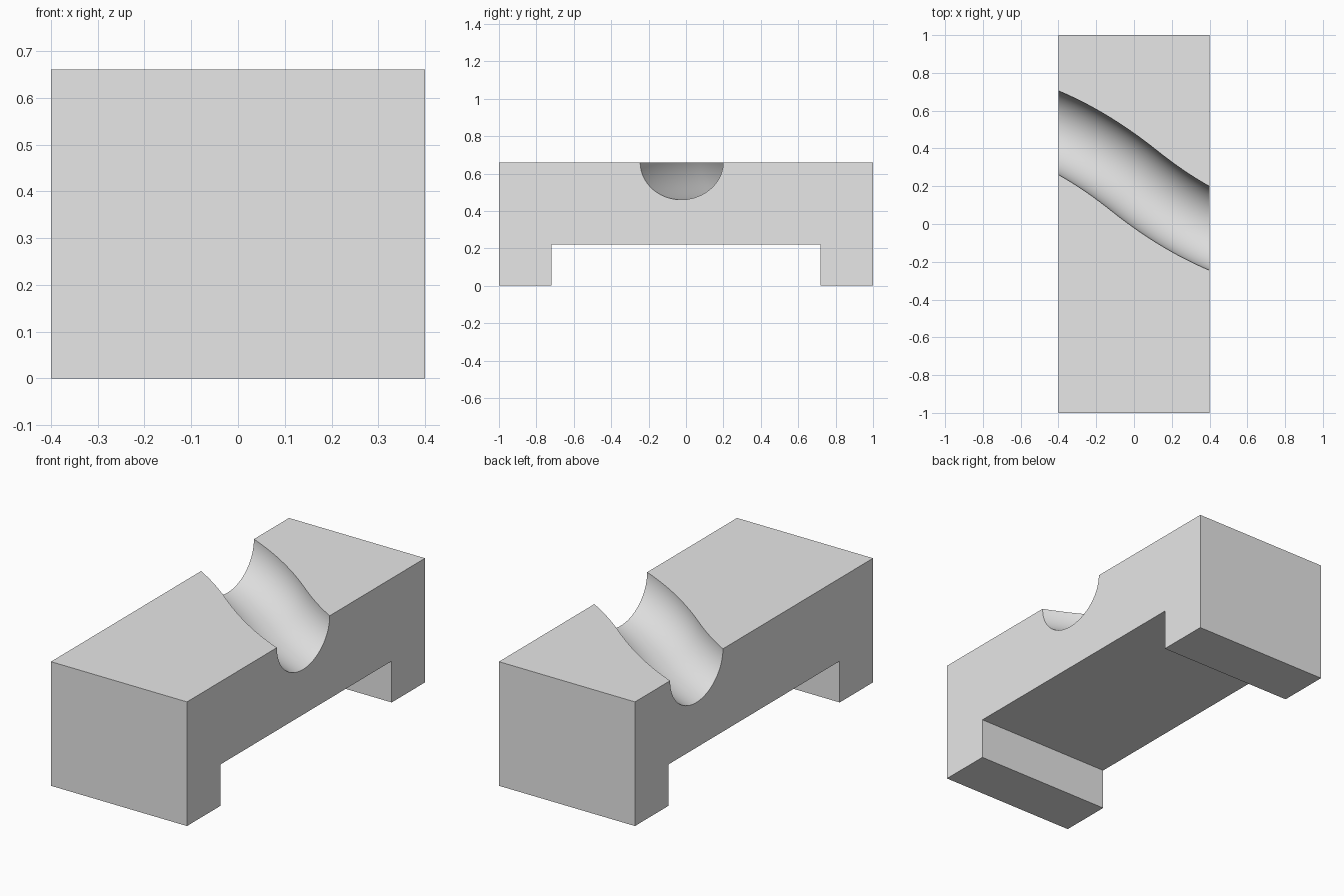
import bpy
import bmesh
import math
from mathutils import Vector

cube = bpy.data.objects.get("Cube")
if cube:
    bpy.data.objects.remove(cube, do_unlink=True)

HALF_W, HALF_L, HEIGHT = 0.4, 1.0, 0.66
NOTCH_Y, NOTCH_Z = 0.72, 0.22
RADIUS = 0.2

grey = bpy.data.materials.new("light_grey")
grey.use_nodes = True
grey.diffuse_color = (0.8, 0.8, 0.8, 1)
grey.node_tree.nodes["Principled BSDF"].inputs["Base Color"].default_value = (0.8, 0.8, 0.8, 1)


def make_object(name, bm):
    bmesh.ops.recalc_face_normals(bm, faces=bm.faces)
    mesh = bpy.data.meshes.new(name)
    bm.to_mesh(mesh)
    bm.free()
    mesh.materials.append(grey)
    obj = bpy.data.objects.new(name, mesh)
    bpy.context.collection.objects.link(obj)
    return obj


# Block with two feet: side profile extruded across the width
profile = [(-HALF_L, 0), (-NOTCH_Y, 0), (-NOTCH_Y, NOTCH_Z), (NOTCH_Y, NOTCH_Z),
           (NOTCH_Y, 0), (HALF_L, 0), (HALF_L, HEIGHT), (-HALF_L, HEIGHT)]
bm = bmesh.new()
face = bm.faces.new([bm.verts.new((-HALF_W, y, z)) for y, z in profile])
extruded = bmesh.ops.extrude_face_region(bm, geom=[face])["geom"]
bmesh.ops.translate(bm, vec=(2 * HALF_W, 0, 0),
                    verts=[v for v in extruded if isinstance(v, bmesh.types.BMVert)])
block = make_object("grooved_block", bm)


# Groove cutter: round section swept along a gentle S
def groove_path(x):
    return Vector((x, 0.23 - 0.8 * x + 0.4 * x * abs(x), HEIGHT))


SIDES, STEPS, REACH = 64, 48, 0.65
bm = bmesh.new()
rings = []
for i in range(STEPS + 1):
    x = REACH * (2 * i / STEPS - 1)
    across = Vector((0.8 - 0.8 * abs(x), 1, 0)).normalized()
    ring = []
    for j in range(SIDES):
        a = 2 * math.pi * (j + 0.5) / SIDES
        offset = across * math.cos(a) + Vector((0, 0, math.sin(a)))
        ring.append(bm.verts.new(groove_path(x) + RADIUS * offset))
    rings.append(ring)
for a, b in zip(rings, rings[1:]):
    for j in range(SIDES):
        k = (j + 1) % SIDES
        bm.faces.new((a[j], a[k], b[k], b[j]))
bm.faces.new(rings[0])
bm.faces.new(rings[-1])
cutter = make_object("groove_cutter", bm)

# Cut the groove, then discard the cutter
cut = block.modifiers.new("groove", 'BOOLEAN')
cut.operation = 'DIFFERENCE'
cut.solver = 'EXACT'
cut.object = cutter
bpy.ops.object.select_all(action='DESELECT')
block.select_set(True)
bpy.context.view_layer.objects.active = block
bpy.ops.object.modifier_apply(modifier=cut.name)
bpy.data.objects.remove(cutter, do_unlink=True)

# Smooth groove, crisp block edges
bpy.ops.object.shade_smooth_by_angle(angle=math.radians(30))
